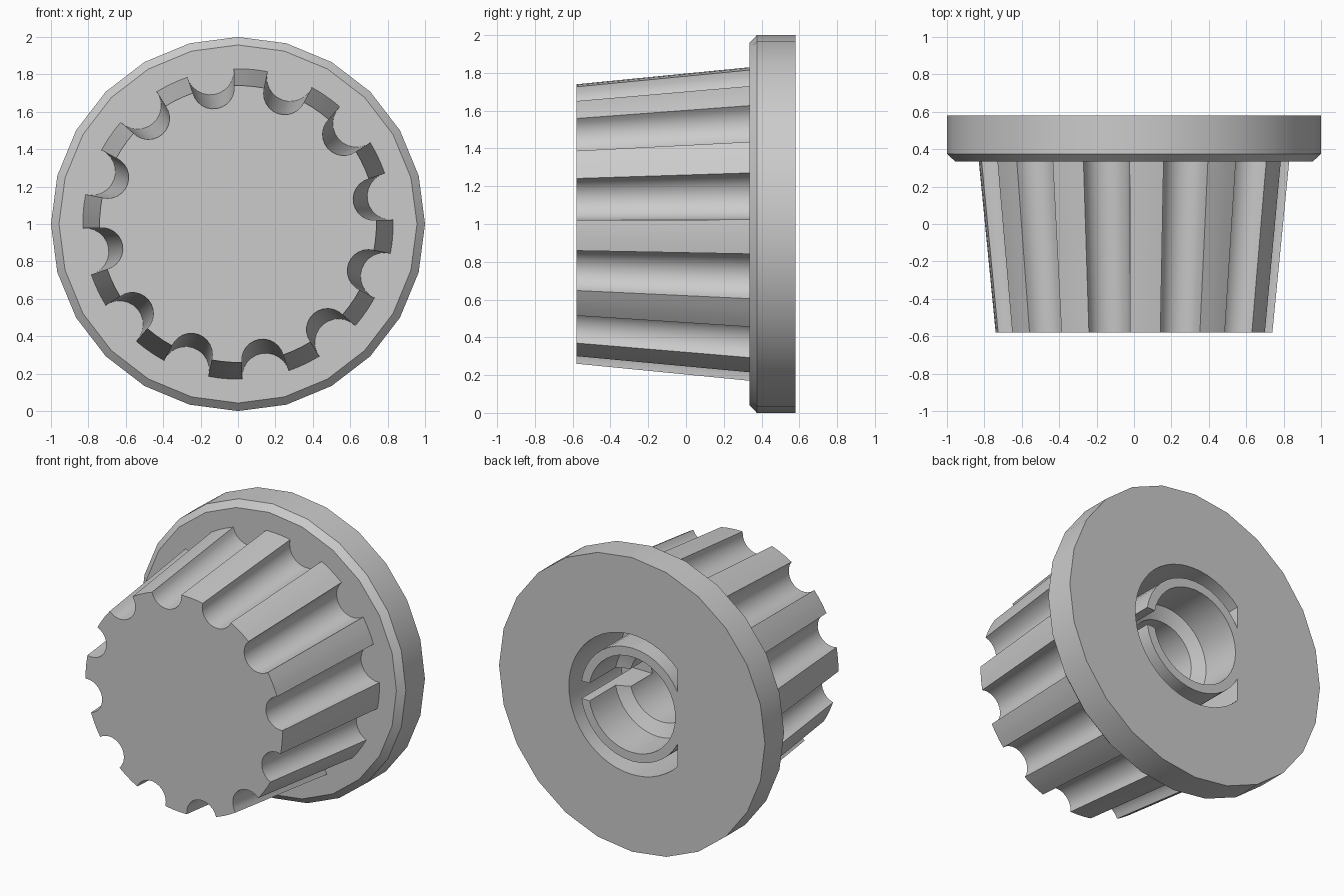
import bpy, bmesh
from math import sin, cos, pi, radians, asin

if "Cube" in bpy.data.objects:
    bpy.data.objects.remove(bpy.data.objects["Cube"])

FRONT, SHOULDER, BACK = -0.58, 0.335, 0.58   # stations along y
AXIS_Z = 1.0

grey = bpy.data.materials.new("plain grey")
grey.use_nodes = True
grey.diffuse_color = (0.6, 0.6, 0.6, 1)
grey.node_tree.nodes["Principled BSDF"].inputs["Base Color"].default_value = (0.6, 0.6, 0.6, 1)


def loft(name, outline, stations):
    """Solid along y: the outline is scaled at each (y, scale) station."""
    bm = bmesh.new()
    rings = [[bm.verts.new((x * s, y, AXIS_Z + z * s)) for x, z in outline]
             for y, s in stations]
    n = len(outline)
    for a, b in zip(rings, rings[1:]):
        for i in range(n):
            j = (i + 1) % n
            bm.faces.new((a[i], a[j], b[j], b[i]))
    bm.faces.new(rings[0])
    bm.faces.new(rings[-1])
    bmesh.ops.recalc_face_normals(bm, faces=bm.faces)
    mesh = bpy.data.meshes.new(name)
    bm.to_mesh(mesh)
    bm.free()
    mesh.materials.append(grey)
    obj = bpy.data.objects.new(name, mesh)
    bpy.context.collection.objects.link(obj)
    return obj


def arc(radius, start, end, steps):
    return [(radius * cos(start + (end - start) * i / steps),
             radius * sin(start + (end - start) * i / steps)) for i in range(steps + 1)]


def circle(sides):
    return arc(1, 0, 2 * pi, sides)[:-1]


def combine(target, tool, operation):
    """Apply a boolean and discard the tool."""
    tool.hide_render = True
    mod = target.modifiers.new(operation.lower(), "BOOLEAN")
    mod.operation, mod.object, mod.solver = operation, tool, "EXACT"
    bpy.context.view_layer.objects.active = target
    bpy.ops.object.modifier_apply(modifier=mod.name)
    bpy.data.objects.remove(tool)


def fluted_outline(count=12, flute=0.152, phase=radians(-4.7)):
    """Unit circle with round flutes scooped out between the ridges."""
    pts = []
    pitch = 2 * pi / count
    ridge = pitch / 2 - 2 * asin(flute / 2)
    sweep = pi / 2 - asin(flute / 2)
    for k in range(count):
        mid = phase + k * pitch
        pts += arc(1, mid - ridge, mid + ridge, 3)
        centre = mid + pitch / 2
        scoop = arc(flute, centre + pi + sweep, centre + pi - sweep, 12)[1:-1]
        pts += [(cos(centre) + x, sin(centre) + z) for x, z in scoop]
    return pts


# Chamfered flange with the tapered, fluted grip joined to it
knob = loft("knob", circle(24),
            [(SHOULDER, 0.957), (SHOULDER + 0.04, 1.0), (BACK, 1.0)])
slope = (0.83 - 0.74) / (SHOULDER - FRONT)
inner_y = SHOULDER + 0.1
grip = loft("grip", fluted_outline(),
            [(FRONT, 0.74), (inner_y, 0.74 + slope * (inner_y - FRONT))])
combine(knob, grip, "UNION")

# D-shaped groove around the socket sleeve
OPEN = BACK + 0.1
flat = pi - asin(0.33 / 0.475)
groove = loft("groove_cutter", arc(0.475, -flat, flat, 40), [(BACK - 0.55, 1), (OPEN, 1)])
sleeve = loft("sleeve_core", circle(40), [(BACK - 0.7, 0.385), (OPEN + 0.1, 0.385)])
combine(groove, sleeve, "DIFFERENCE")
combine(knob, groove, "DIFFERENCE")

# Stepped bore
bore = loft("bore_cutter", circle(40),
            [(BACK - 0.75, 0.24), (BACK - 0.32, 0.24), (BACK - 0.28, 0.325), (OPEN, 0.325)])
combine(knob, bore, "DIFFERENCE")

# Slot through one side of the sleeve
slot = loft("slot_cutter", [(0.15, -0.06), (0.43, -0.06), (0.43, 0.06), (0.15, 0.06)],
            [(BACK - 0.55, 1), (OPEN, 1)])
combine(knob, slot, "DIFFERENCE")

# Smooth rounded faces, keep edges crisp
bpy.ops.object.select_all(action="DESELECT")
knob.select_set(True)
bpy.context.view_layer.objects.active = knob
bpy.ops.object.shade_smooth_by_angle(angle=radians(25))
